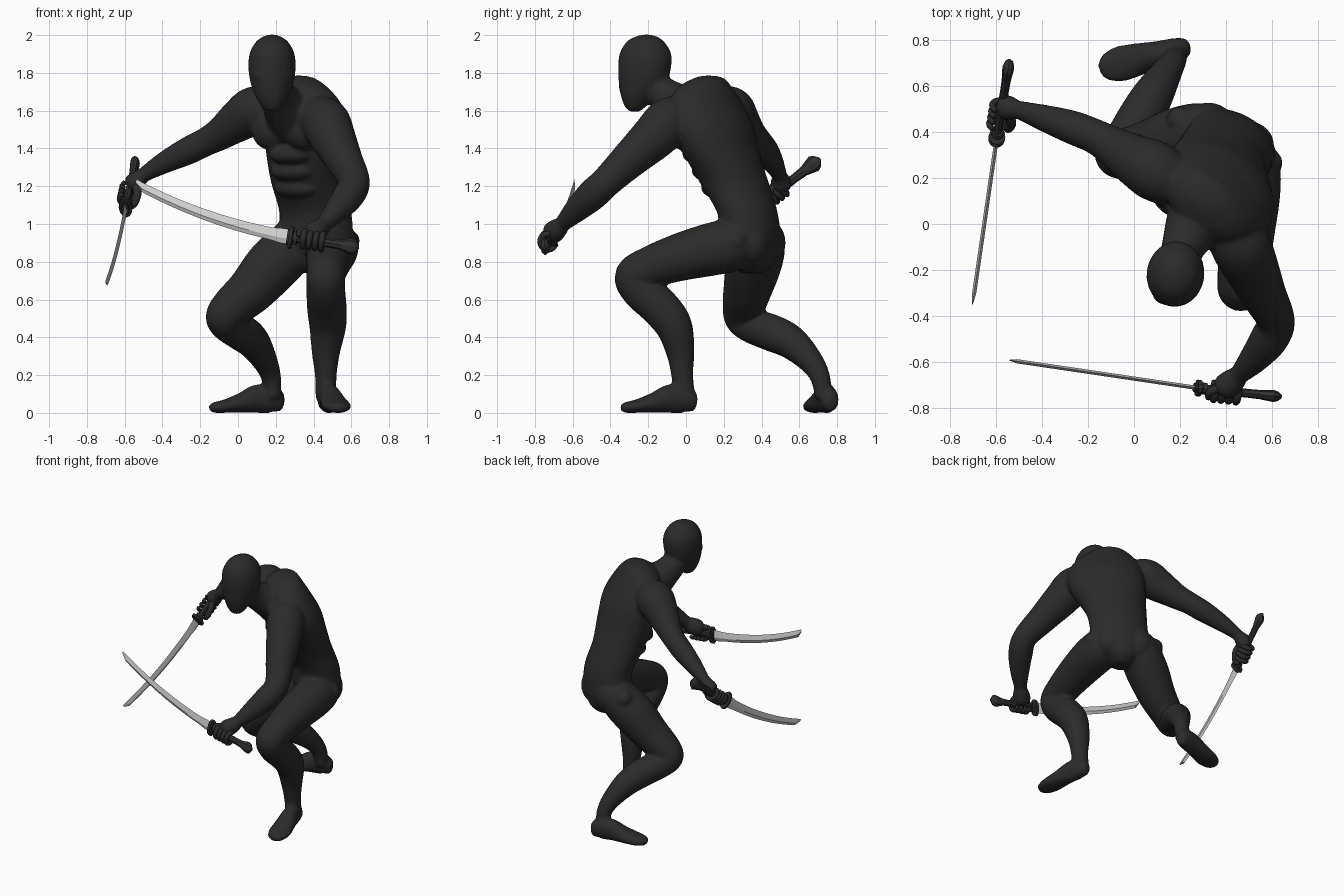
import bpy, bmesh, math
from mathutils import Vector, Matrix


def material(name, v):
    m = bpy.data.materials.new(name)
    m.diffuse_color = (v, v, v, 1)
    return m


BLACK = material("black suit", 0.024)
GRIP = material("dark grip", 0.03)
STEEL = material("pale steel", 0.65)
Z = Vector((0, 0, 1))


def finish(bm, name, mat, smooth=True):
    bmesh.ops.recalc_face_normals(bm, faces=bm.faces)
    me = bpy.data.meshes.new(name)
    bm.to_mesh(me)
    bm.free()
    me.materials.append(mat)
    ob = bpy.data.objects.new(name, me)
    bpy.context.collection.objects.link(ob)
    for p in me.polygons:
        p.use_smooth = smooth
    return ob


def spline(keys, steps):
    """Catmull-Rom through the keys, all components at once."""
    k = [Vector(p) for p in keys]
    k = [k[0]] + k + [k[-1]]
    out = []
    for i in range(1, len(k) - 2):
        a, b, c, d = k[i - 1:i + 3]
        for s in range(steps):
            t = s / steps
            out.append(0.5 * (2 * b + (c - a) * t + (2 * a - 5 * b + 4 * c - d) * t * t
                              + (3 * b - a - 3 * c + d) * t ** 3))
    return out + [k[-2]]


def loft(bm, keys, flat=False, ref=Z, n=24, steps=5):
    """Tube with elliptical rings. Keys are x, y, z, half width, half height (, turn when flat)."""
    pts = spline(keys, steps)
    rings = []
    for i, p in enumerate(pts):
        c = Vector(p[:3])
        if flat:
            u = Vector((math.cos(p[5]), math.sin(p[5]), 0))
            v = Z.cross(u)
        else:
            t = Vector(pts[min(i + 1, len(pts) - 1)][:3]) - Vector(pts[max(i - 1, 0)][:3])
            u = t.cross(ref).normalized()
            v = u.cross(t).normalized()
        rings.append([bm.verts.new(c + u * max(p[3], .002) * math.cos(2 * math.pi * j / n)
                                   + v * max(p[4], .002) * math.sin(2 * math.pi * j / n)) for j in range(n)])
    for a, b in zip(rings, rings[1:]):
        for j in range(n):
            bm.faces.new((a[j], a[(j + 1) % n], b[(j + 1) % n], b[j]))
    bm.faces.new(rings[0])
    bm.faces.new(rings[-1])


def limb(bm, keys, ref=Z):
    loft(bm, [(x, y, z, r, r) for x, y, z, r in keys], ref=ref)


def blob(bm, c, r, turn=0.0):
    m = Matrix.Translation(c) @ Matrix.Rotation(turn, 4, 'Z') @ Matrix.Diagonal((*r, 1))
    bmesh.ops.create_uvsphere(bm, u_segments=24, v_segments=14, radius=1, matrix=m)


bm = bmesh.new()

# torso, twisting from hips to shoulders
loft(bm, [(.41, .35, .74, .05, .06, -.42), (.41, .35, .80, .13, .12, -.42), (.41, .34, .92, .20, .15, -.42),
          (.41, .325, 1.06, .20, .15, -.45), (.375, .255, 1.22, .21, .172, -.55), (.375, .185, 1.38, .25, .175, -.62),
          (.37, .14, 1.52, .265, .172, -.68), (.335, .105, 1.64, .24, .155, -.68), (.32, .10, 1.72, .18, .12, -.68),
          (.32, .12, 1.77, .10, .07, -.68), (.32, .12, 1.785, .03, .03, -.68)], flat=True)
# chest, belly ridges, buttocks
for s in (-1, 1):
    blob(bm, (.26 + .085 * s, .055 - .065 * s, 1.5), (.115, .085, .11), -.68)
    blob(bm, (.42 + .085 * s, .395 - .04 * s, .90), (.105, .09, .12), -.42)
for z, x, y in ((1.37, .275, .07), (1.28, .285, .12), (1.19, .31, .17)):
    blob(bm, (x, y, z), (.13, .07, .055), -.55)
# hip joints
blob(bm, (.585, .265, .91), (.06,) * 3)
blob(bm, (.20, .45, .92), (.06,) * 3)

# neck and head
limb(bm, [(.19, -.19, 1.74, .085), (.21, -.11, 1.68, .093), (.25, -.02, 1.62, .12), (.30, .07, 1.56, .15)])
loft(bm, [(.18, -.27, 1.595, .02, .025, -.15), (.18, -.27, 1.615, .05, .05, -.15),
          (.18, -.255, 1.67, .085, .088, -.15), (.18, -.23, 1.74, .112, .126, -.15),
          (.18, -.22, 1.82, .125, .14, -.15), (.18, -.215, 1.90, .119, .138, -.15),
          (.18, -.215, 1.965, .085, .10, -.15), (.18, -.21, 1.995, .04, .05, -.15),
          (.18, -.21, 2.003, .005, .005, -.15)], flat=True)
blob(bm, (.165, -.328, 1.735), (.02, .03, .05))
for s in (-1, 1):
    blob(bm, (.17 + .045 * s, -.325, 1.79), (.045, .025, .018), .3 * s)

# arms
limb(bm, [(.40, -.02, 1.57, .11), (.46, -.09, 1.54, .13), (.50, -.17, 1.46, .122), (.56, -.30, 1.34, .10),
          (.615, -.42, 1.225, .083), (.585, -.50, 1.15, .083), (.52, -.585, 1.07, .065),
          (.455, -.655, 1.0, .043), (.43, -.68, .975, .043)])
limb(bm, [(.18, .17, 1.60, .11), (.09, .23, 1.60, .13), (.0, .28, 1.545, .112), (-.09, .335, 1.48, .088),
          (-.17, .38, 1.435, .076), (-.27, .42, 1.385, .073), (-.39, .46, 1.325, .058),
          (-.50, .495, 1.26, .04), (-.53, .50, 1.235, .04)])
# palms
limb(bm, [(.46, -.65, 1.0, .04), (.43, -.68, .975, .055), (.395, -.71, .95, .058), (.375, -.73, .935, .03)])
limb(bm, [(-.50, .495, 1.26, .035), (-.53, .50, 1.235, .05), (-.56, .505, 1.205, .055), (-.58, .505, 1.19, .03)])

# legs: left one forward, right one trailing
limb(bm, [(.49, .32, .91, .12), (.495, .25, .89, .14), (.495, .13, .865, .14), (.485, -.03, .825, .127),
          (.475, -.18, .775, .112), (.465, -.275, .725, .103), (.465, -.24, .65, .103), (.47, -.14, .56, .105),
          (.475, -.065, .46, .098), (.465, -.03, .32, .075), (.465, -.02, .2, .058), (.465, -.005, .08, .055)],
     ref=Vector((1, 0, 0)))
limb(bm, [(.32, .39, .95, .12), (.27, .385, .87, .14), (.175, .355, .77, .145), (.07, .325, .65, .128),
          (-.03, .305, .56, .112), (-.07, .305, .505, .102), (-.045, .35, .46, .092), (.02, .45, .425, .098),
          (.08, .555, .375, .09), (.14, .655, .28, .068), (.175, .71, .19, .053), (.185, .728, .08, .045)],
     ref=Vector((1, -.6, 0)).normalized())
# feet
for heel, toe in ((Vector((.46, .055, 0)), Vector((.54, -.345, 0))), (Vector((.24, .77, 0)), Vector((-.15, .672, 0)))):
    keys = [(0, .045, .02, .03), (.04, .05, .04, .048), (.15, .07, .052, .072), (.35, .075, .058, .076),
            (.55, .055, .07, .055), (.78, .036, .078, .036), (.94, .028, .055, .028), (1, .024, .02, .015)]
    loft(bm, [(*(heel.lerp(toe, t) + Z * z), w, h) for t, z, w, h in keys])

# fuse everything into one smooth body
body = finish(bm, "body", BLACK)
rm = body.modifiers.new("fuse", 'REMESH')
rm.mode = 'VOXEL'
rm.voxel_size = 0.011
rm.use_smooth_shade = True
sm = body.modifiers.new("soften", 'SMOOTH')
sm.factor = 0.5
sm.iterations = 5
bpy.context.view_layer.objects.active = body
for m in ("fuse", "soften"):
    bpy.ops.object.modifier_apply(modifier=m)


def sword(side, pommel, guard, tip, sag, wrist):
    pommel, guard, tip = Vector(pommel), Vector(guard), Vector(tip)
    chord = tip - guard
    up = (Z - chord * Z.dot(chord) / chord.length_squared).normalized()
    lat = chord.cross(up).normalized()
    # blade: wedge section swept along an arc, ending in a slanted point
    b = bmesh.new()
    mid = guard.lerp(tip, .5) - up * 2 * sag
    rings, N = [], 16
    for i in range(N + 1):
        t = i / (N - 1) * .95 if i < N else 1
        c = guard * (1 - t) ** 2 + mid * 2 * t * (1 - t) + tip * t * t
        h = .034 - .011 * t + (.006 if i < 2 else 0)
        top, low, th = (h, -h, .009) if i < N else (.023, .019, .001)
        rings.append([b.verts.new(c + up * low), b.verts.new(c + up * low * .3 + lat * th),
                      b.verts.new(c + up * top), b.verts.new(c + up * low * .3 - lat * th)])
    for r, s in zip(rings, rings[1:]):
        for j in range(4):
            b.faces.new((r[j], r[(j + 1) % 4], s[(j + 1) % 4], s[j]))
    b.faces.new(rings[0])
    b.faces.new(rings[-1])
    finish(b, side + "_blade", STEEL, False)
    # handle with flared, pointed pommel
    b = bmesh.new()
    prof = [(0, .018, .022), (.3, .02, .026), (.6, .019, .024), (.74, .02, .027),
            (.9, .026, .046), (.95, .022, .036), (1, .008, .01)]
    loft(b, [(*guard.lerp(pommel, t), w, h) for t, w, h in prof], ref=up, n=8, steps=1)
    finish(b, side + "_handle", GRIP, False)
    # guard with a collar
    b = bmesh.new()
    d = (pommel - guard).normalized()
    for o, w, h, l in ((.0, .036, .062, .018), (-.014, .02, .042, .012), (.025, .026, .036, .02)):
        c = guard + d * o
        loft(b, [(*(c - d * l / 2), w, h), (*(c + d * l / 2), w, h)], ref=up, n=12, steps=1)
    finish(b, side + "_guard", GRIP, False)
    # fingers curled round the handle, opening toward the wrist
    b = bmesh.new()
    for k in range(4):
        c = guard + d * (.07 + .033 * k)
        e = Vector(wrist) - c
        e = (e - d * e.dot(d)).normalized()
        f = d.cross(e)
        arc = [c + (e * math.cos(a) + f * math.sin(a)) * .043 for a in [math.radians(20 + 36 * q) for q in range(8)]]
        loft(b, [(*p, .018 - .0008 * q, .018 - .0008 * q) for q, p in enumerate(arc)], ref=d, n=10, steps=2)
    c = guard + d * .045
    limb(b, [(*(c + d * .10 + e * .05), .022), (*(c + d * .05 + e * .05 + f * .02), .021),
             (*(c + e * .025 + f * .035), .017), (*(c - e * .012 + f * .04), .012)], ref=f.cross(d).normalized())
    finish(b, side + "_fingers", BLACK)


sword("left", (.64, -.75, .875), (.28, -.712, .93), (-.545, -.59, 1.215), .036, (.45, -.66, 1.0))
sword("right", (-.54, .71, 1.345), (-.595, .375, 1.09), (-.70, -.345, .68), .034, (-.5, .5, 1.26))
